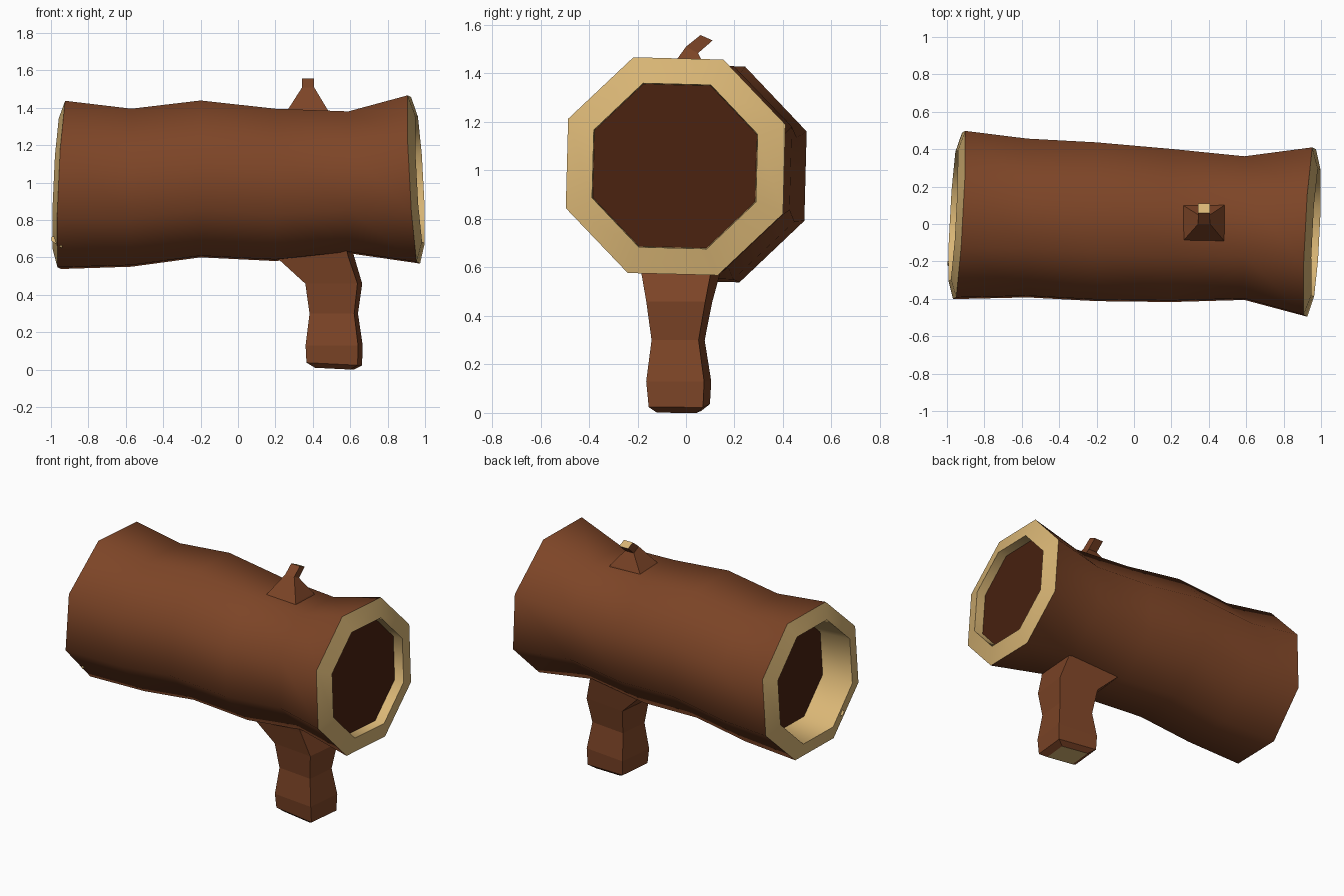
import bpy, math
from mathutils import Matrix

if "Cube" in bpy.data.objects:
    bpy.data.objects.remove(bpy.data.objects["Cube"])


def material(name, rgb):
    m = bpy.data.materials.new(name)
    m.diffuse_color = (*rgb, 1)
    m.use_nodes = True
    m.node_tree.nodes["Principled BSDF"].inputs["Base Color"].default_value = m.diffuse_color
    return m


BARK = material("bark brown", (0.205, 0.059, 0.020))
WOOD = material("cut wood cream", (0.70, 0.47, 0.18))
DARK = material("hollow dark brown", (0.065, 0.015, 0.005))


def loft(name, rings, bands, caps, smooth=None):
    """Skin a list of equal-sized rings; bands and caps give material indices."""
    n = len(rings[0])
    verts = [p for r in rings for p in r]
    faces, mats = [], []
    for i in range(len(rings) - 1):
        for k in range(n):
            a, b = i * n + k, i * n + (k + 1) % n
            faces.append((a, b, b + n, a + n))
            mats.append(bands[i])
    last = (len(rings) - 1) * n
    faces += [tuple(reversed(range(n))), tuple(range(last, last + n))]
    mats += caps
    me = bpy.data.meshes.new(name)
    me.from_pydata(verts, [], faces)
    for m in (BARK, WOOD, DARK):
        me.materials.append(m)
    me.polygons.foreach_set("material_index", mats)
    ob = bpy.data.objects.new(name, me)
    bpy.context.collection.objects.link(ob)
    bpy.context.view_layer.objects.active = ob
    ob.select_set(True)
    bpy.ops.object.mode_set(mode='EDIT')
    bpy.ops.mesh.select_all(action='SELECT')
    bpy.ops.mesh.normals_make_consistent(inside=False)
    bpy.ops.object.mode_set(mode='OBJECT')
    if smooth:
        bpy.ops.object.shade_smooth_by_angle(angle=math.radians(smooth))
    ob.select_set(False)
    return ob


def octagon(x, yc, zc, hy, hz, ty=0.0, tz=0.0):
    """Flat-topped octagon across the log; ty and tz lean it along x."""
    pts = []
    for k in range(8):
        a = math.radians(22.5 + 45 * k - 1.5)
        dy = hy * math.cos(a) / math.cos(math.pi / 8)
        dz = hz * math.sin(a) / math.cos(math.pi / 8)
        pts.append((x + ty * dy + tz * dz, yc + dy, zc + dz))
    return pts


# Hollow log: left recess, rim, bark, rim, right recess
L = (0.055, 0.045)
R = (0.05, -0.055)
log_rings = [
    octagon(-0.76, 0.045, 0.99, 0.335, 0.335, *L),
    octagon(-0.967, 0.045, 0.99, 0.345, 0.35, *L),
    octagon(-0.935, 0.048, 0.988, 0.445, 0.445, *L),
    octagon(-0.57, 0.032, 0.973, 0.42, 0.418),
    octagon(-0.20, 0.012, 1.02, 0.42, 0.415),
    octagon(0.20, -0.008, 0.988, 0.405, 0.403),
    octagon(0.59, -0.022, 1.002, 0.38, 0.375),
    octagon(0.94, -0.043, 1.017, 0.448, 0.445, *R),
    octagon(0.973, -0.046, 1.018, 0.338, 0.338, *R),
    octagon(0.91, -0.046, 1.018, 0.335, 0.335, *R),
]
loft("log_body", log_rings, [1, 1, 0, 0, 0, 0, 0, 1, 1], [2, 2], smooth=50)


def rect(z, x0, x1, y0, y1, lean=0.0, turn=0.0):
    """Rectangle at height z, leaning along y, turned about z."""
    cx, cy = (x0 + x1) / 2, (y0 + y1) / 2
    rot = Matrix.Rotation(math.radians(turn), 3, 'Z')
    out = []
    for sx, sy in ((-1, -1), (1, -1), (1, 1), (-1, 1)):
        p = rot @ Matrix.Identity(3).col[0] * (sx * (x1 - x0) / 2) \
            + rot @ Matrix.Identity(3).col[1] * (sy * (y1 - y0) / 2)
        out.append((cx + p.x, cy + p.y, z + lean * sy))
    return out


# Branch handle under the log
handle = [(0.012, 0.42, 0.61, -0.11, 0.055), (0.03, 0.377, 0.652, -0.14, 0.085),
          (0.13, 0.373, 0.655, -0.15, 0.09), (0.30, 0.392, 0.632, -0.13, 0.065),
          (0.46, 0.372, 0.652, -0.15, 0.095), (0.61, 0.21, 0.605, -0.17, 0.13),
          (0.67, 0.15, 0.59, -0.18, 0.14)]
handle_rings = [rect(*h, turn=-6) for h in handle]
for i, r in enumerate(handle_rings[:2]):    # slightly slanted foot
    handle_rings[i] = [(x, y, max(0, z - 0.05 * (x - 0.52))) for x, y, z in r]
foot = min(p[2] for p in handle_rings[0])
handle_rings[0] = [(x, y, z - foot) for x, y, z in handle_rings[0]]
loft("handle_branch", handle_rings, [0] * 6, [1, 0])

# Broken twig on top, leaning back
twig = [rect(1.34, 0.24, 0.50, -0.11, 0.11), rect(1.388, 0.265, 0.48, -0.088, 0.098),
        rect(1.497, 0.343, 0.407, 0.0, 0.05, lean=-0.013),
        rect(1.547, 0.343, 0.407, 0.06, 0.11, lean=-0.011)]
loft("top_twig", twig, [0] * 3, [0, 1])

# Small splinter on the left rim
splinter = [[(-0.94, -0.27, 0.65), (-0.94, -0.17, 0.65), (-0.94, -0.22, 0.72)],
            [(-0.998, -0.22, 0.69), (-0.998, -0.20, 0.69), (-0.998, -0.21, 0.71)]]
loft("rim_splinter", splinter, [1], [1, 1])
